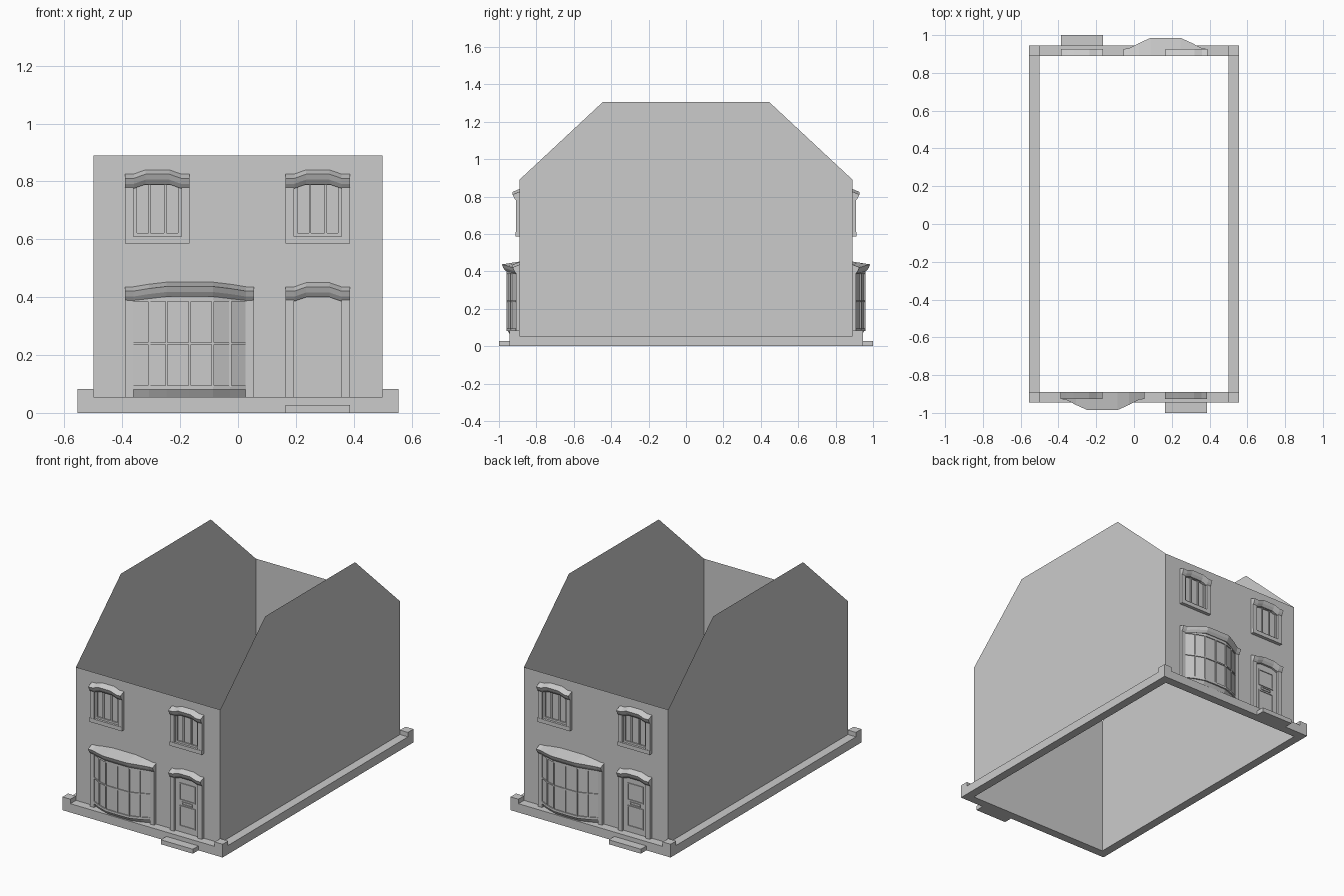
import bpy, bmesh
from mathutils import Matrix

if "Cube" in bpy.data.objects:
    bpy.data.objects.remove(bpy.data.objects["Cube"])

WALL = 0.89   # distance of front and back walls from centre
BACK = Matrix.Rotation(3.14159265, 4, 'Z')


def mesh(name, verts, faces, both=True):
    """Make an object; 'both' adds the same part turned round on the back facade."""
    me = bpy.data.meshes.new(name)
    bm = bmesh.new()
    vs = [bm.verts.new(v) for v in verts]
    for f in faces:
        bm.faces.new([vs[i] for i in f])
    bmesh.ops.recalc_face_normals(bm, faces=bm.faces)
    bm.to_mesh(me)
    bm.free()
    ob = bpy.data.objects.new(name, me)
    bpy.context.collection.objects.link(ob)
    if both:
        twin = bpy.data.objects.new("back_" + name, me)
        twin.matrix_world = BACK
        bpy.context.collection.objects.link(twin)
    return ob


def loft(name, rings, both=True):
    n = len(rings[0])
    faces = [tuple(range(n)), tuple(range((len(rings) - 1) * n, len(rings) * n))]
    for r in range(len(rings) - 1):
        for i in range(n):
            j = (i + 1) % n
            faces.append((r * n + i, r * n + j, (r + 1) * n + j, (r + 1) * n + i))
    return mesh(name, [v for ring in rings for v in ring], faces, both)


def box(name, x, d, z, both=True):
    """Box from ranges; d is measured outward from centre toward the front."""
    rings = [[(a, -d[0], z[0]), (a, -d[1], z[0]), (a, -d[1], z[1]), (a, -d[0], z[1])] for a in x]
    return loft(name, rings, both)


def frame(name, x, z, w, d):
    """Flat rectangular frame made of four bars."""
    box(name + "_left", (x[0], x[0] + w), d, z)
    box(name + "_right", (x[1] - w, x[1]), d, z)
    box(name + "_bottom", (x[0] + w, x[1] - w), d, (z[0], z[0] + w))
    box(name + "_top", (x[0] + w, x[1] - w), d, (z[1] - w, z[1]))


def hood(name, stations):
    """Moulded cornice; stations are (x, outer distance, top height)."""
    loft(name, [[(x, -WALL, t), (x, -o, t - 0.015), (x, -o + 0.008, t - 0.034),
                 (x, -o + 0.02, t - 0.05), (x, -WALL, t - 0.05)] for x, o, t in stations])


def surround(name, x, z0, top):
    """Two side posts and a raised hood over an opening."""
    a, b = x
    box(name + "_left_post", (a, a + 0.029), (WALL, 0.91), (z0, top - 0.05))
    box(name + "_right_post", (b - 0.029, b), (WALL, 0.91), (z0, top - 0.05))
    hood(name + "_hood", [(a, 0.927, top - 0.014), (a + 0.03, 0.927, top - 0.014),
                          (a + 0.07, 0.927, top), (b - 0.07, 0.927, top),
                          (b - 0.03, 0.927, top - 0.014), (b, 0.927, top - 0.014)])


# Wall shell: open at top and bottom
for s, label in ((-0.5, "left"), (0.5, "right")):
    prof = [(-0.89, 0.055), (0.89, 0.055), (0.89, 0.89), (0.445, 1.305), (-0.445, 1.305), (-0.89, 0.89)]
    mesh(label + "_gable_wall", [(s, y, z) for y, z in prof], [range(6)], False)
mesh("facade_wall", [(-0.5, -WALL, 0.055), (0.5, -WALL, 0.055), (0.5, -WALL, 0.89), (-0.5, -WALL, 0.89)],
     [range(4)])

# Plinth ring with raised corner blocks, and door step
box("plinth_strip", (-0.5, 0.5), (WALL, 0.945), (0, 0.055))
box("plinth_side", (0.5, 0.555), (-WALL, WALL), (0, 0.055))
box("corner_block_right", (0.5, 0.555), (WALL, 0.945), (0, 0.083))
box("corner_block_left", (-0.555, -0.5), (WALL, 0.945), (0, 0.083))
box("door_step", (0.165, 0.387), (0.945, 1.0), (0, 0.028))

# Upper windows
for a, b, label in ((-0.39, -0.167, "left_window"), (0.165, 0.387, "right_window")):
    surround(label, (a, b), 0.61, 0.84)
    box(label + "_sill", (a, b), (WALL, 0.912), (0.585, 0.61))
    frame(label + "_sash", (a + 0.029, b - 0.029), (0.61, 0.80), 0.012, (WALL, 0.898))
    for k in (1, 2):
        m = a + 0.029 + (b - a - 0.058) * k / 3
        box(label + "_bar", (m - 0.004, m + 0.004), (WALL, 0.897), (0.62, 0.79))

# Door
surround("door", (0.165, 0.387), 0.055, 0.45)
box("door_leaf", (0.194, 0.358), (WALL, 0.894), (0.055, 0.41))
frame("door_upper_panel", (0.221, 0.331), (0.253, 0.362), 0.007, (WALL, 0.899))
frame("door_lower_panel", (0.221, 0.331), (0.09, 0.221), 0.007, (WALL, 0.899))
frame("letter_slot", (0.24, 0.312), (0.227, 0.247), 0.005, (WALL, 0.899))

# Bay window: glazed body, glazing bars, posts and hood
CX = -0.167
bay = [(-0.195, 0.905), (-0.14, 0.932), (-0.08, 0.953), (0, 0.955), (0.08, 0.953), (0.14, 0.932), (0.195, 0.905)]
loft("bay_body", [[(CX + x, -WALL, 0.41), (CX + x, -o, 0.41), (CX + x, -o, 0.085),
                   (CX + x, -max(WALL + 0.002, o - 0.018), 0.055), (CX + x, -WALL, 0.055)] for x, o in bay])
for z0, z1, label in ((0.08, 0.095, "bottom"), (0.236, 0.244, "middle"), (0.385, 0.405, "top")):
    loft("bay_rail_" + label, [[(CX + x, -o + 0.004, z0), (CX + x, -o - 0.006, z0),
                                (CX + x, -o - 0.006, z1), (CX + x, -o + 0.004, z1)] for x, o in bay])
for x, o in bay[1:-1]:
    box("bay_bar", (CX + x - 0.004, CX + x + 0.004), (o - 0.005, o + 0.006), (0.09, 0.39))
for x in (-0.39, 0.026):
    box("bay_post", (x, x + 0.029), (WALL, 0.91), (0.055, 0.40))
hood("bay_hood", [(CX - 0.223, 0.927, 0.436), (CX - 0.195, 0.929, 0.436), (CX - 0.14, 0.958, 0.445),
                  (CX - 0.08, 0.985, 0.452), (CX + 0.08, 0.985, 0.452), (CX + 0.14, 0.958, 0.445),
                  (CX + 0.195, 0.929, 0.436), (CX + 0.223, 0.927, 0.436)])
